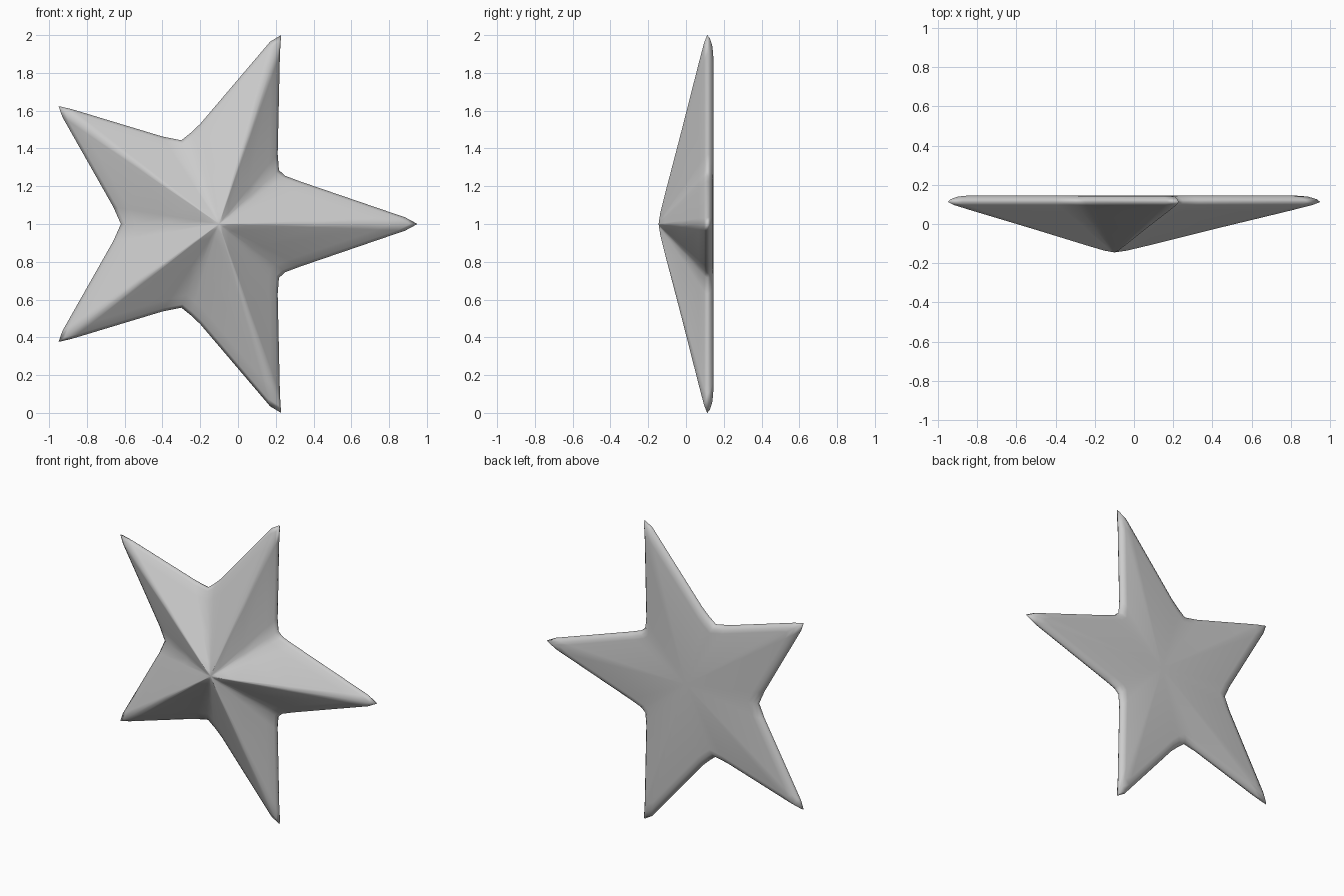
import bpy, bmesh

if "Cube" in bpy.data.objects:
    bpy.data.objects.remove(bpy.data.objects["Cube"])

# Upper half of the star outline (x, z offset), right tip round to the left valley
half = [(0.95, 0), (0.885, 0.035), (0.33, 0.225), (0.25, 0.255), (0.217, 0.285),
        (0.21, 0.37), (0.222, 0.90), (0.228, 1.0), (0.17, 0.965), (-0.20, 0.53),
        (-0.25, 0.483), (-0.30, 0.443), (-0.40, 0.463), (-0.88, 0.608), (-0.95, 0.624),
        (-0.93, 0.567), (-0.66, 0.09), (-0.62, 0)]
outline = half + [(x, -z) for x, z in half[-2:0:-1]]
CX, CZ = -0.1, 1.0

# Rings scaled about the star centre: (scale, depth), from front peak to flat back
rings = [(0.06, -0.136), (0.16, -0.111), (0.50, -0.022), (0.85, 0.067), (0.96, 0.096),
         (1.0, 0.112), (0.985, 0.126), (0.94, 0.140), (0.88, 0.145)]

bm = bmesh.new()
loops = [[bm.verts.new((CX + (x - CX) * s, y, CZ + z * s)) for x, z in outline]
         for s, y in rings]
n = len(outline)

# Skin between neighbouring rings
for a, b in zip(loops, loops[1:]):
    for i in range(n):
        j = (i + 1) % n
        bm.faces.new((a[i], a[j], b[j], b[i]))

# Close the front peak and the flat back with fans
for loop, y in ((loops[0], -0.145), (loops[-1], 0.145)):
    centre = bm.verts.new((CX, y, CZ))
    for i in range(n):
        bm.faces.new((centre, loop[i], loop[(i + 1) % n]))

bmesh.ops.recalc_face_normals(bm, faces=bm.faces)
for f in bm.faces:
    f.smooth = True

mesh = bpy.data.meshes.new("star")
bm.to_mesh(mesh)
bm.free()
star = bpy.data.objects.new("star", mesh)
bpy.context.collection.objects.link(star)
